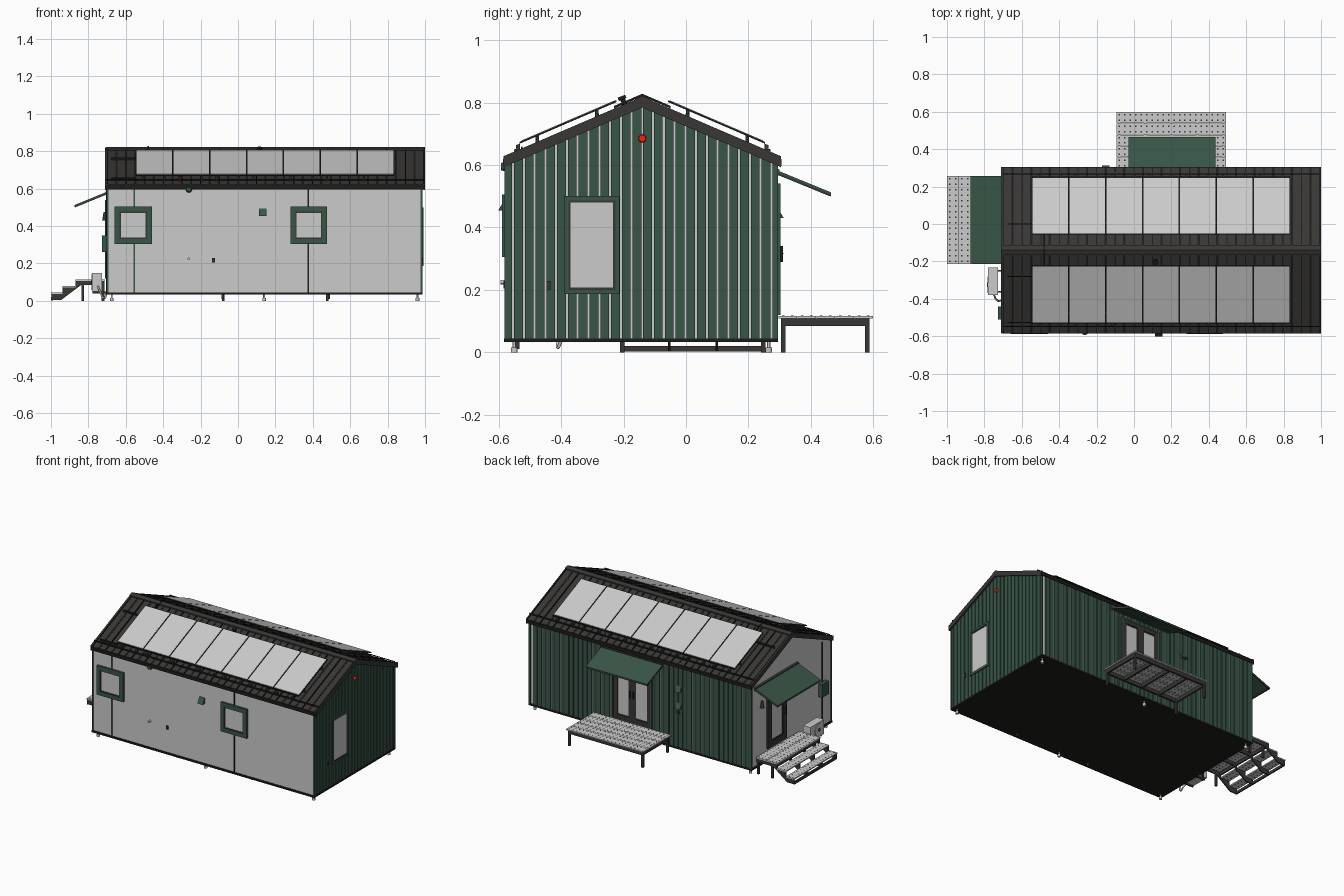
import bpy, bmesh, math
from mathutils import Vector

if "Cube" in bpy.data.objects:
    bpy.data.objects.remove(bpy.data.objects["Cube"])


def material(name, r, g, b):
    m = bpy.data.materials.new(name)
    m.diffuse_color = (r, g, b, 1)
    m.use_nodes = True
    m.node_tree.nodes["Principled BSDF"].inputs["Base Color"].default_value = m.diffuse_color
    return m


GREEN = material("green", 0.04, 0.09, 0.062)
DARK = material("charcoal", 0.04, 0.038, 0.036)
BLACK = material("black", 0.012, 0.012, 0.011)
RED = material("red", 0.8, 0.02, 0.01)
RIDGE_Y, RIDGE_Z, K = -0.14, 0.82, 0.43


def finish(name, bm, mat):
    bmesh.ops.recalc_face_normals(bm, faces=bm.faces)
    me = bpy.data.meshes.new(name)
    bm.to_mesh(me)
    bm.free()
    ob = bpy.data.objects.new(name, me)
    bpy.context.collection.objects.link(ob)
    if mat:
        me.materials.append(mat)
    return ob


def boxes(name, items, mat=None, fn=lambda x, y, z: (x, y, z)):
    """Boxes (x0,x1,y0,y1,z0,z1), every corner mapped through fn."""
    bm = bmesh.new()
    for b in items:
        v = [bm.verts.new(fn(b[i], b[2 + j], b[4 + k])) for i in (0, 1) for j in (0, 1) for k in (0, 1)]
        for f in ((0, 1, 3, 2), (4, 6, 7, 5), (0, 4, 5, 1), (2, 3, 7, 6), (0, 2, 6, 4), (1, 5, 7, 3)):
            bm.faces.new([v[i] for i in f])
    return finish(name, bm, mat)


def prism(name, pts, spans, mat, fn):
    """2D profile extruded over one or more (a, b) spans."""
    bm = bmesh.new()
    for a, b in spans:
        ends = [[bm.verts.new(fn(p, q, t)) for p, q in pts] for t in (a, b)]
        bm.faces.new(ends[0])
        bm.faces.new(ends[1][::-1])
        n = len(pts)
        for i in range(n):
            bm.faces.new((ends[0][i], ends[0][(i + 1) % n], ends[1][(i + 1) % n], ends[1][i]))
    return finish(name, bm, mat)


def rod(name, p, q, r, mat=None, r2=None, n=16):
    p, q = Vector(p), Vector(q)
    bm = bmesh.new()
    bmesh.ops.create_cone(bm, cap_ends=True, segments=n, radius1=r, radius2=r if r2 is None else r2, depth=(q - p).length)
    ob = finish(name, bm, mat)
    ob.rotation_euler = (q - p).to_track_quat('Z', 'Y').to_euler()
    ob.location = (p + q) / 2
    bpy.ops.object.select_all(action='DESELECT')
    ob.select_set(True)
    bpy.context.view_layer.objects.active = ob
    bpy.ops.object.shade_smooth_by_angle()


# Wall frames: (along, outward, up)
front = lambda u, o, z: (u, -0.575 - o, z)
back = lambda u, o, z: (u, 0.287 + o, z)
left = lambda u, o, z: (-0.697 - o, u, z)
right = lambda u, o, z: (0.977 + o, u, z)


def gable_top(y):
    return RIDGE_Z - 0.022 - K * abs(y - RIDGE_Y)


# Body and floor
prism("wall_core", [(-0.575, 0.04), (0.287, 0.04), (0.287, gable_top(0.287)), (RIDGE_Y, gable_top(RIDGE_Y)),
                    (-0.575, gable_top(-0.575))], [(-0.697, 0.977)], None, lambda y, z, x: (x, y, z))
boxes("floor_base", [(-0.705, 0.987, -0.583, 0.295, 0.033, 0.045)], BLACK)
for x in (-0.675, 0.14, 0.96):
    for y in (-0.55, 0.265):
        rod("foot_pad", (x, y, 0), (x, y, 0.016), 0.01, n=12)
        rod("foot_post", (x, y, 0.01), (x, y, 0.036), 0.005, n=12)

# Ribbed cladding on the right gable and the back wall
P, W = 0.0345, 0.028
boxes("right_cladding", [(RIDGE_Y + s * (i * P + 0.003), RIDGE_Y + s * (i * P + 0.003 + W), 0, 0.007, 0.04, 1)
                         for i in range(13) for s in (-1, 1) if i < 12 or s], GREEN,
      lambda u, o, z: right(max(-0.58, min(0.292, u)), o, gable_top(u) if z == 1 else z))
boxes("back_cladding", [(-0.695 + i * P, -0.695 + i * P + W, 0, 0.006, 0.04, 0.612) for i in range(48)], GREEN, back)

# Corner and joint trims
boxes("corner_trim", [(x, x + 0.01, y, y + 0.01, 0.04, 0.615) for x in (-0.703, 0.977) for y in (-0.581, 0.285)], GREEN)
boxes("front_joint_trim", [(-0.56, -0.55, 0, 0.004, 0.04, 0.612)], GREEN, front)
boxes("front_joint_seam", [(0.372, 0.379, 0, 0.004, 0.04, 0.612)], BLACK, front)


def frame(u0, u1, z0, z1, t, o0=0, o1=0.014):
    return [(u0, u1, o0, o1, z0, z0 + t), (u0, u1, o0, o1, z1 - t, z1),
            (u0, u0 + t, o0, o1, z0 + t, z1 - t), (u1 - t, u1, o0, o1, z0 + t, z1 - t)]


def opening(name, wall, u0, u1, z0, z1, t, mat=GREEN):
    boxes(name + "_frame", frame(u0, u1, z0, z1, t), mat, wall)
    boxes(name + "_sash", frame(u0 + t, u1 - t, z0 + t, z1 - t, 0.007, 0, 0.011), DARK, wall)
    boxes(name + "_glass", [(u0 + t, u1 - t, 0, 0.0085, z0 + t, z1 - t)], None, wall)


# Windows and doors
opening("front_window_a", front, -0.66, -0.46, 0.305, 0.505, 0.027)
opening("front_window_b", front, 0.28, 0.477, 0.305, 0.505, 0.027)
opening("right_window", right, -0.39, -0.213, 0.187, 0.5, 0.013)
boxes("patio_door_surround", frame(0.05, 0.35, 0.12, 0.54, 0.01, 0, 0.016), GREEN, back)
opening("patio_door_a", back, 0.06, 0.2, 0.13, 0.53, 0.022, DARK)
opening("patio_door_b", back, 0.2, 0.34, 0.13, 0.53, 0.022, DARK)
opening("entry_door", left, -0.08, 0.125, 0.12, 0.54, 0.04, DARK)
boxes("door_handles", [(0.185, 0.19, 0.014, 0.024, 0.29, 0.34), (0.21, 0.215, 0.014, 0.024, 0.29, 0.34)], BLACK, back)
boxes("entry_handle", [(-0.065, -0.058, 0.014, 0.024, 0.29, 0.34)], BLACK, left)


# Roof: (along x, distance from ridge, height above the sheet) on both sides
def roof_boxes(name, items, mat=None, sides=(-1, 1)):
    for s in sides:
        boxes(name + ("_front" if s < 0 else "_back"), items, mat,
              lambda x, d, h: (x, RIDGE_Y + s * d, RIDGE_Z - 0.008 + h - K * d))


roof_boxes("roof_sheet", [(-0.707, 1.0, 0, 0.442, -0.022, 0)], DARK)
roof_boxes("roof_seam", [(x, x + 0.006, 0.01, 0.444, 0, 0.007)
                         for x in [-0.7 + i * 0.0995 for i in range(17)] + [0.99]], BLACK)
roof_boxes("roof_mid_rib", [(x, x + 0.012, 0.01, 0.442, 0, 0.002) for x in [-0.655 + i * 0.0995 for i in range(17)]], BLACK)
roof_boxes("ridge_cap", [(-0.709, 1.0, 0, 0.024, 0.002, 0.01)], DARK)
roof_boxes("verge_trim", [(-0.71, -0.7, 0, 0.444, -0.028, 0.006), (0.992, 1.0, 0, 0.444, -0.028, 0.006)], DARK)
roof_boxes("eave_trim", [(-0.709, 1.0, 0.438, 0.446, -0.024, -0.002)], BLACK)
roof_boxes("snow_bar", [(-0.707, 1.0, 0.405, 0.411, 0.008, 0.014)], BLACK)

# Solar panels, seven on each slope
N = [(-0.547 + i * 0.1975, -0.547 + (i + 1) * 0.1975) for i in range(7)]
roof_boxes("panel_back", [(a + 0.001, b - 0.001, 0.083, 0.393, 0.025, 0.031) for a, b in N], BLACK)
roof_boxes("panel_face", [(a + 0.004, b - 0.004, 0.088, 0.387, 0.03, 0.033) for a, b in N])
roof_boxes("panel_rail", [(-0.55, 0.842, d, d + 0.01, 0.014, 0.025) for d in (0.14, 0.33)], DARK)
roof_boxes("panel_bracket", [(a + k, a + k + 0.012, d, d + 0.012, 0, 0.025)
                             for a, b in N for k in (0.03, 0.15) for d in (0.14, 0.33, 0.392)], DARK)
roof_boxes("cable_conduit", [(-0.675, -0.55, 0.383, 0.389, 0.003, 0.013)], BLACK, (-1,))
roof_boxes("cable_conduit", [(-0.675, -0.55, 0.138, 0.144, 0.003, 0.013), (-0.483, -0.477, 0, 0.09, 0.008, 0.016)], BLACK)
rod("roof_vent", (0.115, -0.19, 0.78), (0.115, -0.205, 0.815), 0.008, BLACK)
rod("roof_vent_cap", (0.115, -0.203, 0.81), (0.115, -0.207, 0.82), 0.013, BLACK)


# Sloping door canopies with side brackets
def canopy(name, wall, u0, u1):
    slope = lambda u, o, z: wall(u, o, z + 0.582 - 0.41 * o)
    boxes(name, [(u0, u1, 0, 0.178, -0.004, 0.003)], GREEN, slope)
    boxes(name + "_edges", [(u0, u1, 0.171, 0.178, -0.009, -0.003), (u0, u1, 0, 0.012, -0.012, 0.008)]
          + [(u, u + 0.006, 0, 0.175, -0.011, -0.003) for u in (u0, u0 * 0.5 + u1 * 0.5, u1 - 0.006)], DARK, slope)


canopy("patio_canopy", back, -0.03, 0.435)
canopy("entry_canopy", left, -0.21, 0.257)


# Perforated treads
def tread(name, x0, x1, y0, y1, z, step=0.03):
    boxes(name, [(x0, x1, y0, y1, z - 0.008, z)])
    nx, ny = round((x1 - x0) / step), round((y1 - y0) / step)
    boxes(name + "_holes", [(x - 0.004, x + 0.004, y - 0.004, y + 0.004, z - 0.0085, z + 0.0005)
                            for x in [x0 + (i + 0.5) * (x1 - x0) / nx for i in range(nx)]
                            for y in [y0 + (j + 0.5) * (y1 - y0) / ny for j in range(ny)]], DARK)


# Patio deck
for i in range(5):
    tread("deck_plank", -0.093, 0.492, 0.297 + i * 0.0608, 0.355 + i * 0.0608, 0.117)
boxes("deck_frame", [(-0.085, 0.485, y, y + 0.012, 0.084, 0.109) for y in (0.305, 0.575)]
      + [(x, x + 0.012, 0.317, 0.575, 0.084, 0.109) for x in (-0.085, 0.054, 0.194, 0.334, 0.473)], DARK)
boxes("deck_legs", [(x, x + 0.014, y, y + 0.014, 0, 0.085) for x in (-0.085, 0.471) for y in (0.305, 0.573)], DARK)

# Entry landing and steps
for i in range(2):
    tread("landing_plank", -0.87 + i * 0.08, -0.792 + i * 0.08, -0.213, 0.257, 0.115)
tread("upper_step", -0.937, -0.872, -0.213, 0.257, 0.08)
tread("lower_step", -1.0, -0.939, -0.213, 0.257, 0.045)
prism("stair_stringer", [(-0.998, 0.005), (-0.998, 0.037), (-0.937, 0.037), (-0.937, 0.072), (-0.87, 0.072), (-0.87, 0.107),
                         (-0.715, 0.107), (-0.715, 0.084), (-0.84, 0.084), (-0.945, 0.005)],
      [(y, y + 0.008) for y in (-0.211, -0.058, 0.095, 0.247)], DARK, lambda x, z, y: (x, y, z))
boxes("landing_legs", [(x, x + 0.014, y, y + 0.014, 0, 0.088) for x in (-0.837, -0.729) for y in (-0.211, 0.24)], DARK)
boxes("landing_crossbar", [(x, x + 0.01, -0.21, 0.25, 0.086, 0.107) for x in (-0.868, -0.725)]
      + [(-0.999, -0.99, -0.21, 0.25, 0.002, 0.02)], DARK)

# Outdoor heat pump on the left wall
boxes("heat_pump_case", [(-0.38, -0.232, 0.03, 0.084, 0.05, 0.15)], None, left)
boxes("heat_pump_bracket", [(u, u + 0.008, 0, 0.08, 0.04, 0.05) for u in (-0.365, -0.255)], DARK, left)
rod("heat_pump_fan_ring", (-0.778, -0.325, 0.1), (-0.784, -0.325, 0.1), 0.043, None, n=32)
rod("heat_pump_fan_hub", (-0.78, -0.325, 0.1), (-0.786, -0.325, 0.1), 0.012, DARK)
curve = bpy.data.curves.new("hose", 'CURVE')
curve.dimensions, curve.bevel_depth, curve.bevel_resolution = '3D', 0.005, 2
path = curve.splines.new('BEZIER')
path.bezier_points.add(3)
for p, co in zip(path.bezier_points, ((-0.75, -0.375, 0.08), (-0.735, -0.405, 0.045), (-0.715, -0.41, 0.015), (-0.705, -0.4, 0.036))):
    p.co = co
    p.handle_left_type = p.handle_right_type = 'AUTO'
bpy.context.collection.objects.link(bpy.data.objects.new("heat_pump_hose", curve))

# Electric box and entry lamps
boxes("electric_box", [(-0.51, -0.44, 0, 0.03, 0.26, 0.35)], GREEN, left)
boxes("electric_conduit", [(-0.48, -0.472, 0, 0.008, 0.04, 0.26), (-0.48, -0.472, 0, 0.008, 0.35, 0.62)], DARK, left)
rod("entry_lamp", (-0.712, 0.19, 0.43), (-0.712, 0.19, 0.475), 0.014, DARK, 0.007)


# Vent hoods
def hood(name, wall, u, z0, h=0.038, w=0.04, out=0.026):
    boxes(name, [(u - w / 2, u + w / 2, 0, out, z0, z0 + h)], GREEN,
          lambda a, o, z: wall(a, o * (1 - 0.85 * (z - z0) / h), z))


hood("front_vent_hood", front, 0.132, 0.455)
hood("back_vent_hood_upper", back, -0.15, 0.43)
hood("back_vent_hood_lower", back, -0.15, 0.315)
boxes("back_socket", [(-0.16, -0.14, 0, 0.016, 0.28, 0.295)], DARK, back)

# Small wall fittings and gable beacon
rod("front_round_vent", (-0.263, -0.573, 0.595), (-0.263, -0.592, 0.595), 0.017, GREEN, 0.012)
rod("front_tap", (-0.263, -0.573, 0.225), (-0.263, -0.594, 0.225), 0.007)
boxes("front_outlet", [(-0.138, -0.124, 0, 0.01, 0.205, 0.228)], DARK, front)
boxes("right_outlet", [(-0.446, -0.434, 0, 0.013, 0.2, 0.228)], DARK, right)
rod("gable_beacon", (0.975, RIDGE_Y, 0.685), (0.996, RIDGE_Y, 0.685), 0.014, RED, 0.011)
boxes("under_drains", [(x, x + 0.012, -0.545, -0.533, 0.01, 0.036) for x in (-0.088, 0.48)], DARK)
